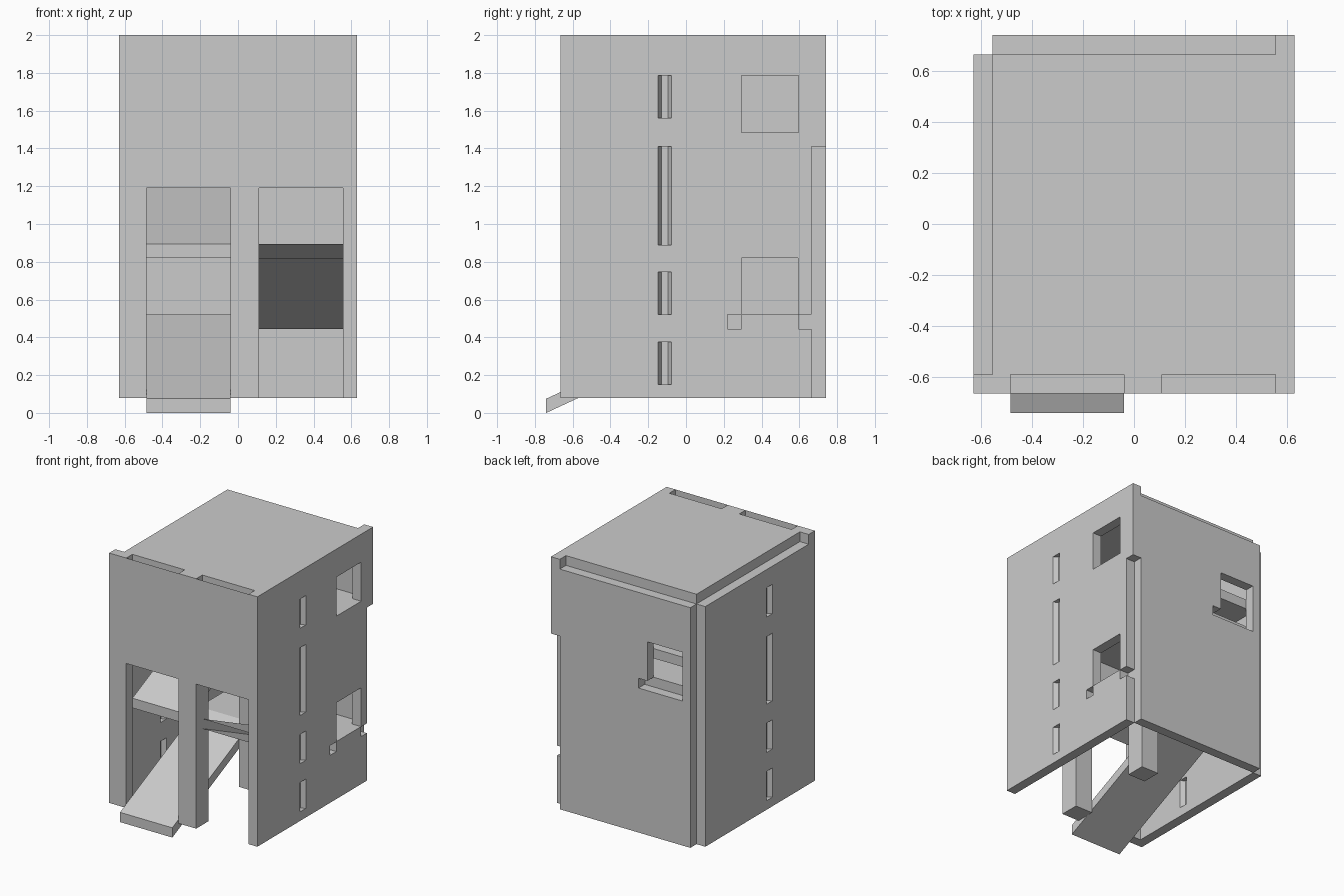
import bpy, bmesh
from mathutils import Vector

if "Cube" in bpy.data.objects:
    bpy.data.objects.remove(bpy.data.objects["Cube"])

T = 0.075            # panel thickness
X, XI = 0.63, 0.555  # outer and inner x of side walls
BASE, TOP = 0.08, 2.0


def finish(bm, name):
    bmesh.ops.recalc_face_normals(bm, faces=bm.faces)
    me = bpy.data.meshes.new(name)
    bm.to_mesh(me)
    bm.free()
    ob = bpy.data.objects.new(name, me)
    bpy.context.collection.objects.link(ob)
    return ob


def add_prism(bm, profile, x0, x1):
    """Extrude a (y, z) profile along x."""
    f = bm.faces.new([bm.verts.new((x0, y, z)) for y, z in profile])
    ext = bmesh.ops.extrude_face_region(bm, geom=[f])["geom"]
    moved = [v for v in ext if isinstance(v, bmesh.types.BMVert)]
    bmesh.ops.translate(bm, verts=moved, vec=(x1 - x0, 0, 0))


def prism(name, profile, x0, x1, open_dir=None):
    bm = bmesh.new()
    add_prism(bm, profile, x0, x1)
    bmesh.ops.recalc_face_normals(bm, faces=bm.faces)
    if open_dir:
        cap = [f for f in bm.faces if f.normal.dot(Vector(open_dir)) > 0.99]
        bmesh.ops.delete(bm, geom=cap, context='FACES')
    return finish(bm, name)


def rect(y0, y1, z0, z1):
    return [(y0, z0), (y1, z0), (y1, z1), (y0, z1)]


def box(name, x0, x1, y0, y1, z0, z1, open_dir=None):
    return prism(name, rect(y0, y1, z0, z1), x0, x1, open_dir)


def cut(target, bm):
    cutter = finish(bm, target.name + "_cutter")
    cutter.hide_render = True
    cutter.hide_set(True)
    m = target.modifiers.new("openings", 'BOOLEAN')
    m.operation, m.solver, m.object = 'DIFFERENCE', 'EXACT', cutter


def add_slits(bm, side):
    """Flared slits, recessed from both faces of a side wall."""
    for z0, z1 in ((0.15, 0.375), (0.52, 0.745), (0.89, 1.41), (1.56, 1.785)):
        for face, out in ((X, 1), (XI, -1)):
            rings = []
            for d, half in ((0.0, 0.0375), (-0.034, 0.0175)):
                # extend slightly past the wall face for a clean cut
                x = side * (face + out * (d + (0.002 if d == 0 else 0)))
                rings.append([bm.verts.new((x, -0.1125 + sy * half, z)) for sy, z in
                              ((-1, z0), (1, z0), (1, z1), (-1, z1))])
            a, b = rings
            bm.faces.new(a)
            bm.faces.new(b[::-1])
            for i in range(4):
                j = (i + 1) % 4
                bm.faces.new((a[i], b[i], b[j], a[j]))


# front panel: legs, with open-topped hollow panels above the two doorways
box("front_left_leg", -X, -0.485, -0.665, -0.59, BASE, TOP)
box("front_middle_panel", -0.04, 0.11, -0.665, -0.59, BASE, TOP)
for side, x0, x1 in (("left", -0.485, -0.04), ("right", 0.11, XI)):
    box(side + "_door_header", x0, x1, -0.665, -0.59, 1.19, TOP, (0, 0, 1))

# posts carrying the ramps
box("front_post", -0.04, 0.11, -0.59, -0.515, BASE, 1.19)
box("middle_post", -0.04, 0.11, 0.07, 0.22, BASE, 1.19)

# right wall with stepped back edge, slits and windows
right = prism("right_wall", [(-0.665, BASE), (0.665, BASE), (0.665, 0.445), (0.595, 0.445),
                             (0.595, 0.52), (0.665, 0.52), (0.665, 1.41), (0.74, 1.41),
                             (0.74, TOP), (-0.665, TOP)], XI, X)
bm = bmesh.new()
add_slits(bm, 1)
add_prism(bm, rect(0.295, 0.594, 0.522, 0.82), 0.5, 0.7)
add_prism(bm, rect(0.295, 0.595, 1.485, 1.785), 0.5, 0.7)
add_prism(bm, rect(0.22, 0.294, 0.445, 0.52), 0.5, 0.7)
cut(right, bm)

# left wall, lower than the roof
left = box("left_wall", -X, -XI, -0.59, 0.665, BASE, TOP - T)
bm = bmesh.new()
add_slits(bm, -1)
cut(left, bm)

# back wall with window and a wider slot beneath it
back = box("back_wall", -XI, XI, 0.665, 0.74, BASE, TOP - T)
bm = bmesh.new()
outline = [(-0.49, 1.19), (-0.115, 1.19), (-0.115, 1.265), (-0.19, 1.265),
           (-0.19, 1.565), (-0.49, 1.565)]
f = bm.faces.new([bm.verts.new((x, 0.6, z)) for x, z in outline])
ext = bmesh.ops.extrude_face_region(bm, geom=[f])["geom"]
bmesh.ops.translate(bm, verts=[v for v in ext if isinstance(v, bmesh.types.BMVert)],
                    vec=(0, 0.2, 0))
cut(back, bm)

# roof and landings
box("roof", -XI, XI, -0.59, 0.665, TOP - T, TOP)
box("upper_floor", -XI, XI, -0.59, 0.665, 1.41, 1.485)
box("lower_landing", -0.485, XI, 0.22, 0.665, 0.445, 0.52)
box("upper_landing", -0.485, XI, 0.22, 0.665, 1.19, 1.265)


def ramp(name, x0, x1, y0, z0, y1, z1, open_dir=None):
    prism(name, [(y0, z0), (y1, z1), (y1, z1 + T), (y0, z0 + T)], x0, x1, open_dir)


# ramps zigzagging upward
ramp("entry_ramp", -0.485, -0.04, -0.74, 0.0, 0.22, 0.445)
ramp("middle_ramp", 0.11, XI, -0.59, 0.82, 0.22, 0.445, (0, -1, 0))
ramp("upper_ramp", -0.485, -0.04, -0.59, 0.82, 0.22, 1.19)
